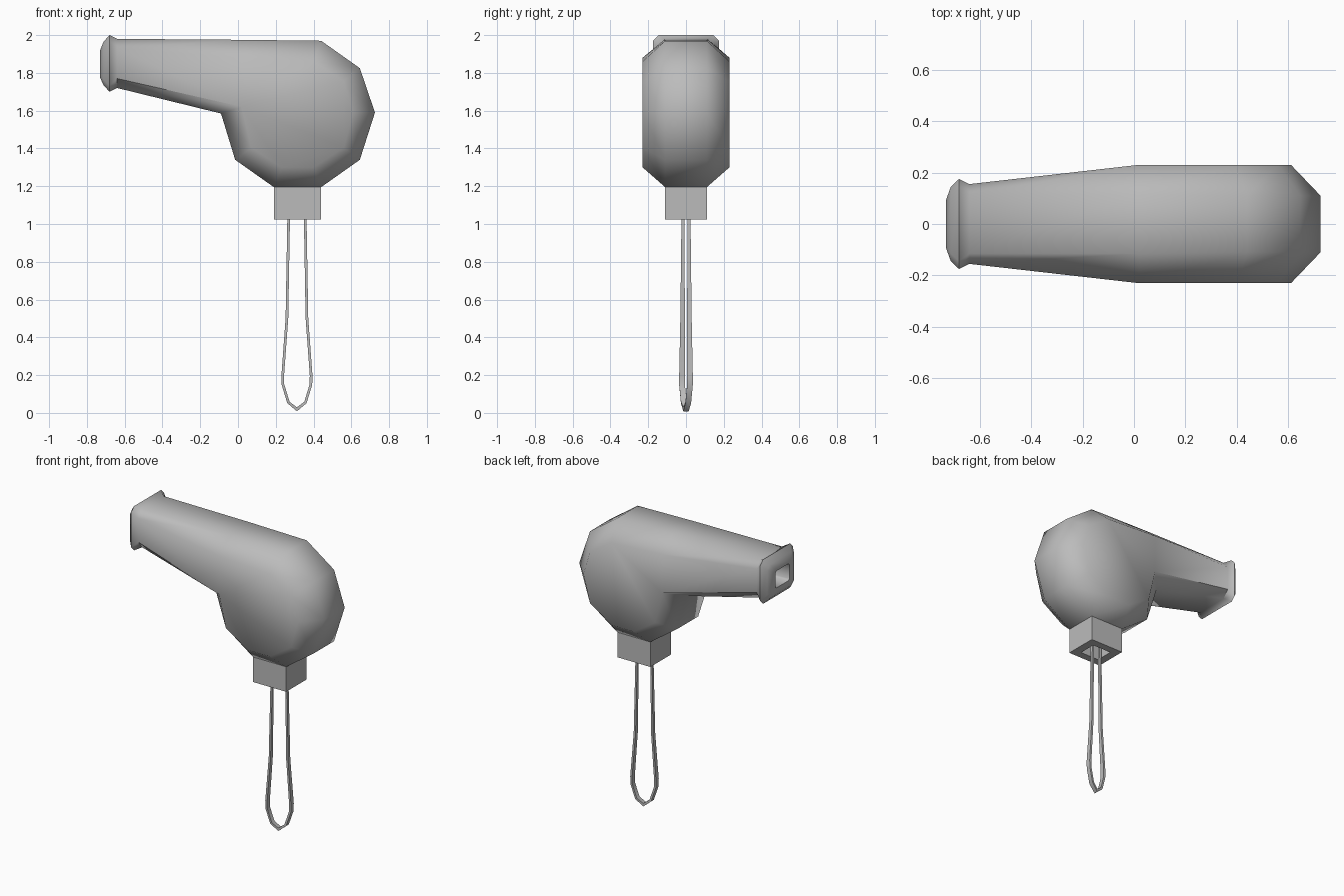
import bpy, bmesh, math

if "Cube" in bpy.data.objects:
    bpy.data.objects.remove(bpy.data.objects["Cube"], do_unlink=True)

grey = bpy.data.materials.new("plain grey")
grey.use_nodes = True
COLOUR = (0.5, 0.5, 0.5, 1)
grey.diffuse_color = COLOUR
grey.node_tree.nodes["Principled BSDF"].inputs["Base Color"].default_value = COLOUR


def finish(name, bm, angle):
    bmesh.ops.remove_doubles(bm, verts=bm.verts, dist=0.0005)
    bmesh.ops.recalc_face_normals(bm, faces=bm.faces)
    mesh = bpy.data.meshes.new(name)
    bm.to_mesh(mesh)
    bm.free()
    mesh.materials.append(grey)
    ob = bpy.data.objects.new(name, mesh)
    bpy.context.collection.objects.link(ob)
    bpy.ops.object.select_all(action='DESELECT')
    ob.select_set(True)
    bpy.context.view_layer.objects.active = ob
    bpy.ops.object.shade_smooth_by_angle(angle=math.radians(angle))


def loft(bm, sections, start=False, end=False):
    """Skin a row of equal sections, closing the ends on request."""
    rings = [[bm.verts.new(p) for p in s] for s in sections]
    for a, b in zip(rings, rings[1:]):
        for i in range(len(a)):
            j = (i + 1) % len(a)
            bm.faces.new((a[i], a[j], b[j], b[i]))
    if start:
        bm.faces.new(rings[0])
    if end:
        bm.faces.new(rings[-1])


def octagon(x, hy, z0, z1, cy, cz):
    """Chamfered rectangle across x."""
    half = [(hy, z0 + cz), (hy, z1 - cz), (hy - cy, z1)]
    left = [(hy - cy, z0)] + half
    right = [(-y, z) for y, z in reversed(left)]
    return [(x, y, z) for y, z in left + right]


# Body: outer rim and inset cheek points, from handle top round to handle bottom
# (rim x, rim z, cheek x, cheek z, rim half width, cheek half width)
OUTLINE = [
    (-0.64, 1.98, -0.64, 1.93, 0.115, 0.155),
    (0.02, 1.975, 0.02, 1.88, 0.115, 0.23),
    (0.44, 1.97, 0.40, 1.86, 0.11, 0.23),
    (0.645, 1.825, 0.56, 1.755, 0.11, 0.23),
    (0.725, 1.59, 0.61, 1.59, 0.11, 0.23),
    (0.645, 1.34, 0.56, 1.405, 0.11, 0.23),
    (0.44, 1.195, 0.40, 1.30, 0.11, 0.23),
    (0.19, 1.195, 0.23, 1.30, 0.11, 0.23),
    (-0.015, 1.34, 0.07, 1.405, 0.11, 0.23),
    (-0.09, 1.585, 0.02, 1.62, 0.115, 0.23),
    (-0.64, 1.72, -0.64, 1.77, 0.115, 0.155),
]
bm = bmesh.new()
rows = []
for x, z, ix, iz, yo, yi in OUTLINE:
    pts = [(ix, -yi, iz), (x, -yo, z), (x, yo, z), (ix, yi, iz)]
    rows.append([bm.verts.new(p) for p in pts])
for a, b in zip(rows, rows[1:]):
    for k in range(3):
        bm.faces.new((a[k], a[k + 1], b[k + 1], b[k]))
for k in (0, 3):
    bm.faces.new([r[k] for r in rows[1:-1]])
    bm.faces.new([rows[i][k] for i in (0, 1, -2, -1)])
# Flared handle end with a hollow
loft(bm, [
    octagon(-0.64, 0.155, 1.72, 1.98, 0.04, 0.05),
    octagon(-0.68, 0.175, 1.70, 2.00, 0.03, 0.03),
    octagon(-0.712, 0.145, 1.735, 1.965, 0.03, 0.03),
    octagon(-0.73, 0.095, 1.775, 1.92, 0.015, 0.015),
    octagon(-0.725, 0.075, 1.79, 1.905, 0.01, 0.01),
    octagon(-0.62, 0.07, 1.79, 1.905, 0.01, 0.01),
], end=True)
finish("body", bm, 50)


# Socket: square collar, open below
def square(hx, hy, z):
    return [(0.315 + sx * hx, sy * hy, z)
            for sx, sy in ((-1, -1), (1, -1), (1, 1), (-1, 1))]


bm = bmesh.new()
loft(bm, [square(0.124, 0.11, 1.21), square(0.124, 0.11, 1.025),
          square(0.07, 0.06, 1.025), square(0.07, 0.06, 1.17)],
     start=True, end=True)
finish("socket", bm, 30)

# Whisk: flat wire loop, slightly twisted about its axis
# (half spread in x, offset in y, height, half depth in y)
LEG = [(0.044, 0.016, 1.18, 0.008), (0.044, 0.016, 1.02, 0.008),
       (0.053, 0.018, 0.5, 0.012), (0.075, 0.021, 0.2, 0.015),
       (0.074, 0.021, 0.15, 0.015), (0.045, 0.012, 0.055, 0.015)]
WIRE = 0.007
path = [(s * dx, s * dy, z, d, s)
        for s, leg in ((-1, LEG), (1, LEG[::-1])) for dx, dy, z, d in leg]
path.insert(len(LEG), (0, 0, 0.019, 0.014, 0))
sections = []
for i, (px, py, z, d, s) in enumerate(path):
    a, b = path[max(i - 1, 0)], path[min(i + 1, len(path) - 1)]
    tx, tz = b[0] - a[0], b[2] - a[2]
    length = math.hypot(tx, tz)
    nx, nz = -tz / length * WIRE, tx / length * WIRE
    if s == 0:
        nz *= 1.5
    sections.append([(0.312 + px + u * nx, py + v * d, z + u * nz)
                     for u, v in ((-1, -1), (1, -1), (1, 1), (-1, 1))])
bm = bmesh.new()
loft(bm, sections, start=True, end=True)
finish("whisk_wire", bm, 40)
